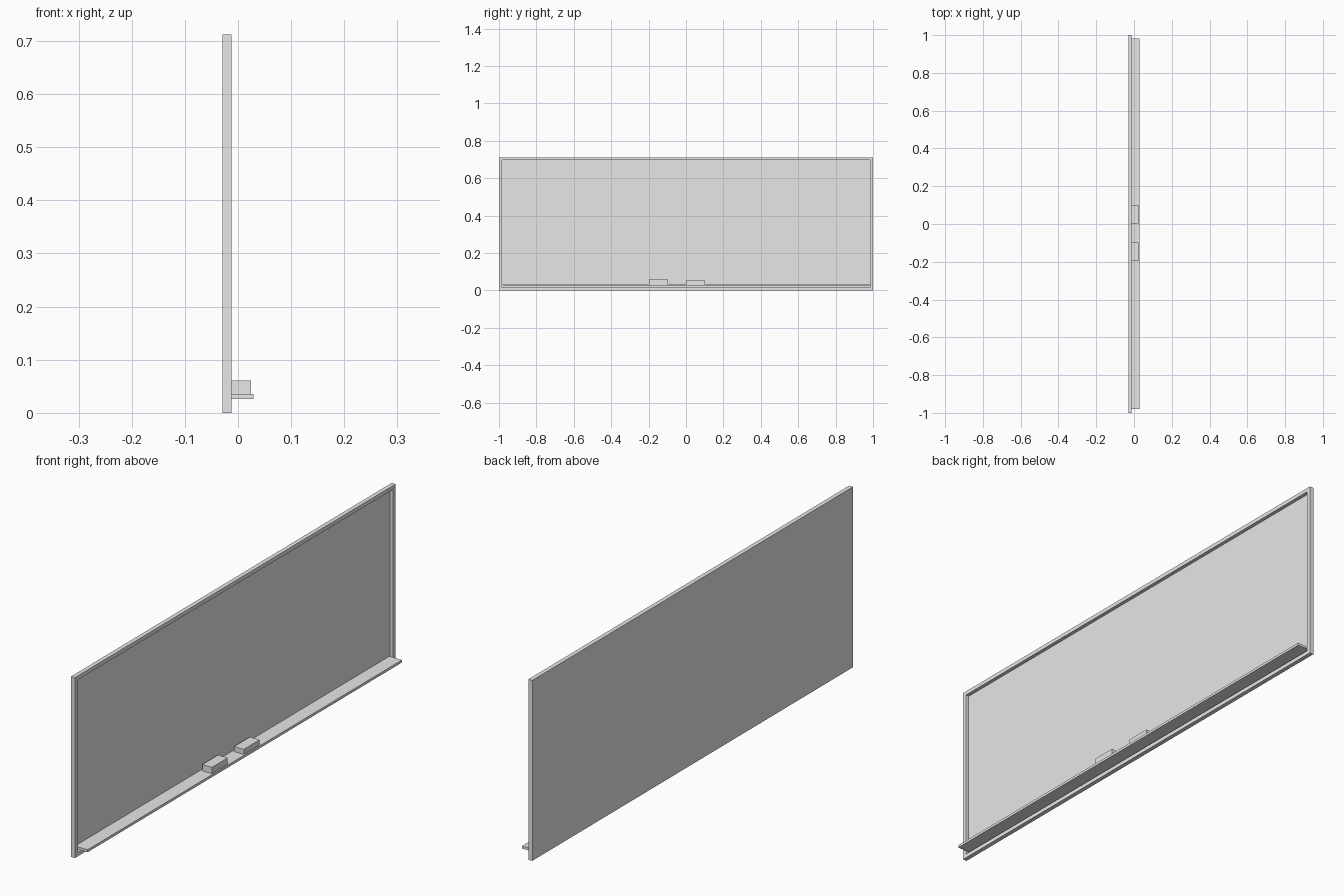
import bpy
import bmesh
from mathutils import Vector

default = bpy.data.objects.get("Cube")
if default:
    bpy.data.objects.remove(default, do_unlink=True)

# One plain grey for the whole model
grey = bpy.data.materials.new("light_grey")
grey.use_nodes = True
grey.diffuse_color = (0.8, 0.8, 0.8, 1)
grey.node_tree.nodes["Principled BSDF"].inputs["Base Color"].default_value = (0.8, 0.8, 0.8, 1)


def box_mesh(x, y, z):
    """Bmesh box spanning the given (min, max) ranges."""
    bm = bmesh.new()
    bmesh.ops.create_cube(bm, size=1)
    for v in bm.verts:
        v.co = Vector([lo + (c + 0.5) * (hi - lo) for c, (lo, hi) in zip(v.co, (x, y, z))])
    return bm


def finish(name, bm):
    mesh = bpy.data.meshes.new(name)
    bm.to_mesh(mesh)
    bm.free()
    mesh.materials.append(grey)
    obj = bpy.data.objects.new(name, mesh)
    bpy.context.collection.objects.link(obj)
    return obj


BACK, FRONT, PANEL = -0.029, -0.012, -0.026
HEIGHT, RIM = 0.712, 0.022

# Framed board: slab whose writing side (+x) is inset and pushed back
board = box_mesh((BACK, FRONT), (-1, 1), (0, HEIGHT))
board.normal_update()
face = max(board.faces, key=lambda f: f.normal.x)
bmesh.ops.inset_region(board, faces=[face], thickness=RIM)
recess = bmesh.ops.extrude_discrete_faces(board, faces=[face])["faces"][0]
for v in recess.verts:
    v.co.x = PANEL
finish("framed_board", board)

# Ledge along the bottom of the writing surface
finish("chalk_tray", box_mesh((PANEL, 0.029), (-0.979, 0.981), (0.026, 0.036)))

# Two erasers resting on the ledge, the second a little lower
for name, y, top in (("tall_eraser", -0.197, 0.061), ("low_eraser", 0.002, 0.056)):
    finish(name, box_mesh((-0.018, 0.024), (y, y + 0.098), (0.036, top)))
